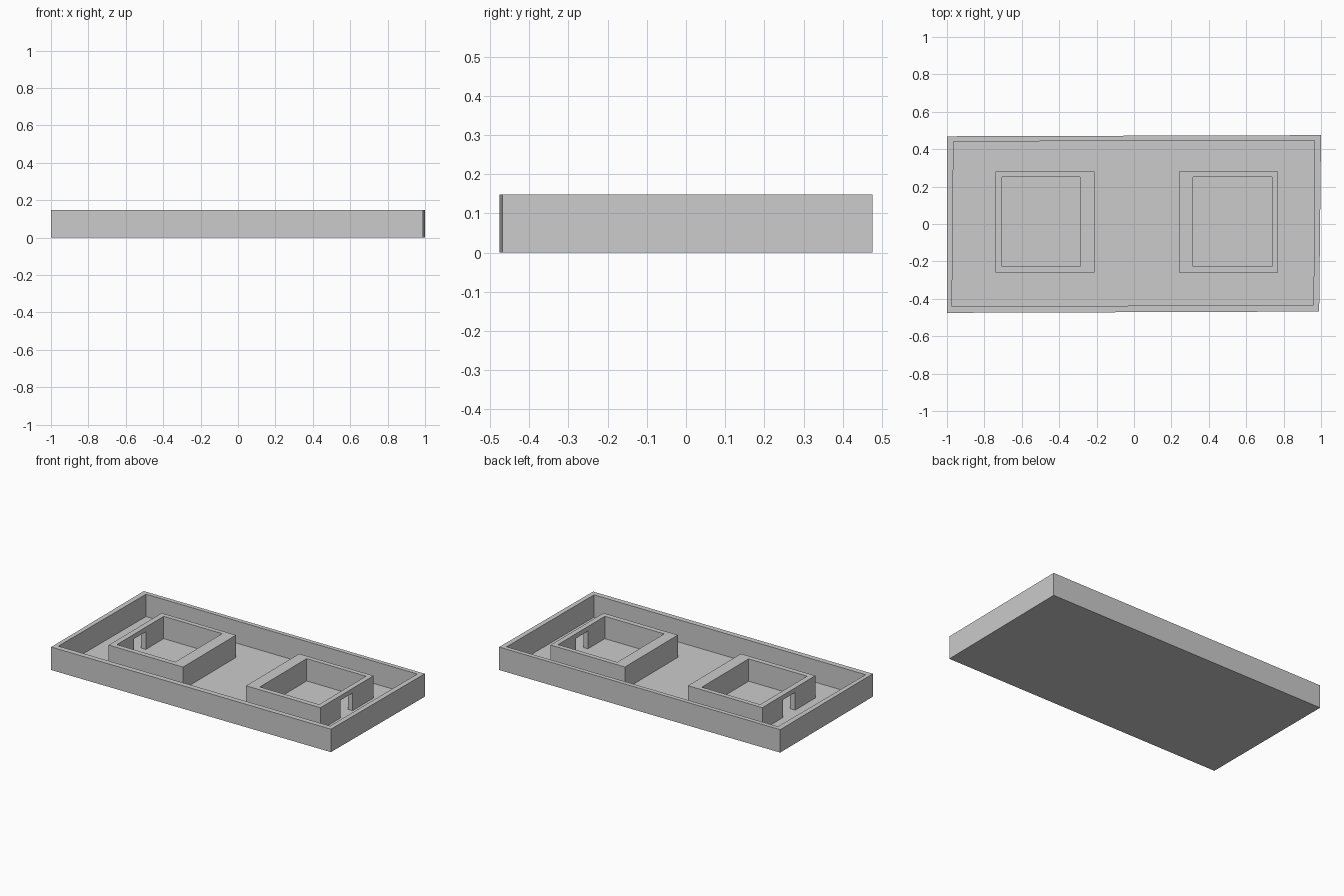
import bpy, bmesh

if "Cube" in bpy.data.objects:
    bpy.data.objects.remove(bpy.data.objects["Cube"])

TOP = 0.148      # wall top
BASE = 0.004     # floor plate thickness
DOOR_TOP = 0.118


def finish(bm, name):
    bmesh.ops.recalc_face_normals(bm, faces=bm.faces)
    mesh = bpy.data.meshes.new(name)
    bm.to_mesh(mesh)
    bm.free()
    ob = bpy.data.objects.new(name, mesh)
    bpy.context.collection.objects.link(ob)
    return ob


def prism(name, outline, z0, z1):
    bm = bmesh.new()
    face = bm.faces.new([bm.verts.new((x, y, z0)) for x, y in outline])
    ext = bmesh.ops.extrude_face_region(bm, geom=[face], use_keep_orig=True)
    for v in ext["geom"]:
        if isinstance(v, bmesh.types.BMVert):
            v.co.z = z1
    return finish(bm, name)


def wall_ring(name, outer, inner, z0, z1):
    bm = bmesh.new()
    o0, i0, o1, i1 = [[bm.verts.new((x, y, z)) for x, y in pts]
                      for z in (z0, z1) for pts in (outer, inner)]
    n = len(outer)
    for a, b in ((o0, o1), (o1, i1), (i1, i0), (i0, o0)):
        for k in range(n):
            j = (k + 1) % n
            bm.faces.new((a[k], a[j], b[j], b[k]))
    return finish(bm, name)


def rect(x0, x1, y0, y1):
    return [(x0, y0), (x1, y0), (x1, y1), (x0, y1)]


# Slightly skewed floor plate and perimeter wall
outer = [(-1, -0.475), (0.99, -0.468), (1, 0.475), (-1, 0.469)]
inner = [(-0.973, -0.44), (0.96, -0.434), (0.966, 0.447), (-0.965, 0.441)]
prism("floor", outer, 0, BASE)
wall_ring("perimeter_wall", outer, inner, BASE, TOP)

# Two rooms with a doorway facing the outer end
rooms = (
    ("left_room", (-0.74, -0.21), (-0.705, -0.288), -0.74),
    ("right_room", (0.24, 0.77), (0.315, 0.738), 0.755),
)
for name, ox, ix, door_x in rooms:
    room = wall_ring(name + "_walls", rect(*ox, -0.26, 0.28),
                     rect(*ix, -0.227, 0.25), BASE, TOP)
    # Doorway cutter
    cutter = prism(name + "_doorway_cutter",
                   rect(door_x - 0.06, door_x + 0.06, -0.055, 0.068),
                   -0.05, DOOR_TOP)
    cutter.hide_render = True
    cutter.hide_set(True)
    mod = room.modifiers.new("doorway", 'BOOLEAN')
    mod.operation = 'DIFFERENCE'
    mod.solver = 'EXACT'
    mod.object = cutter
